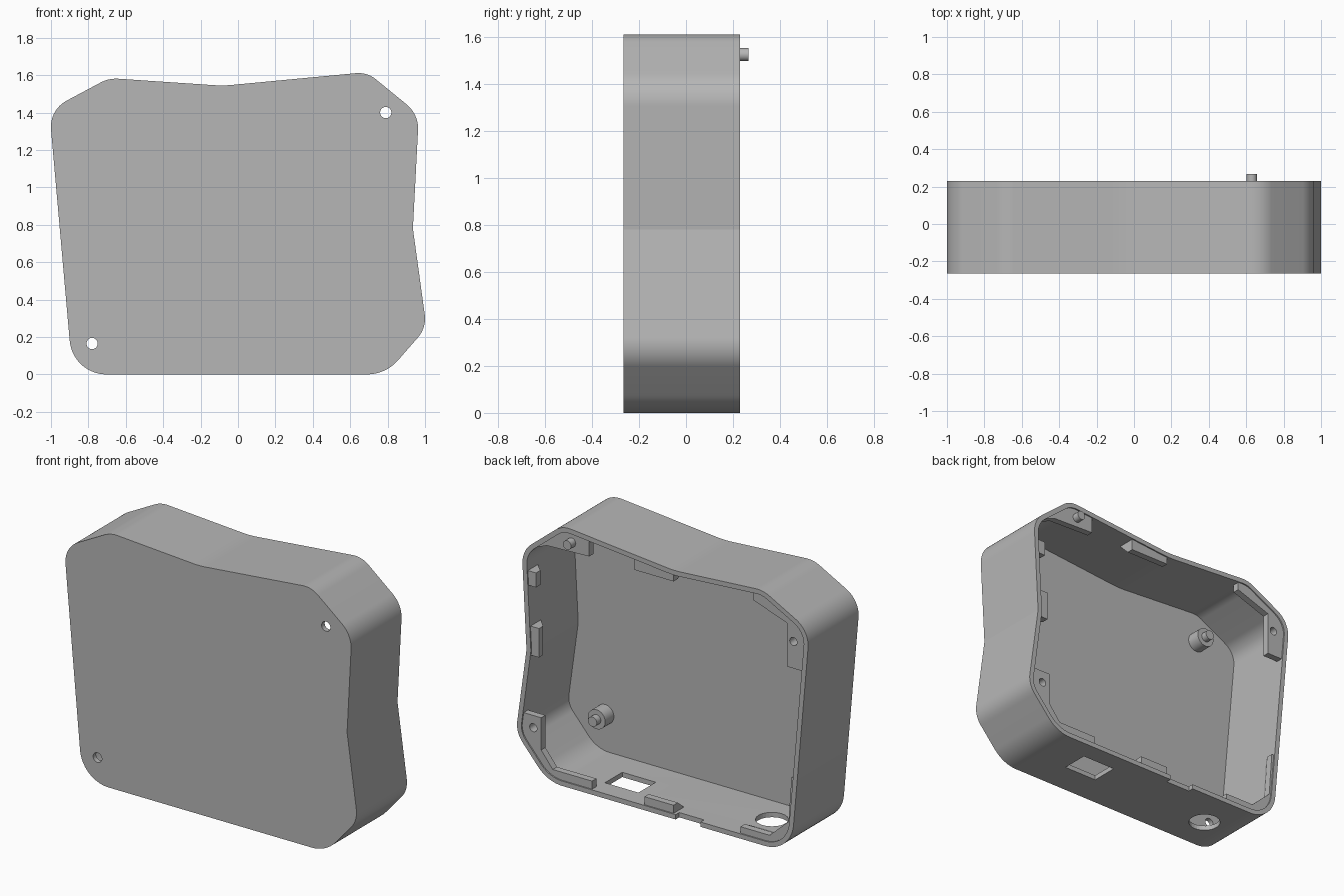
import bpy, bmesh, math
from mathutils import Vector, Matrix

if "Cube" in bpy.data.objects:
    bpy.data.objects.remove(bpy.data.objects["Cube"])

FRONT, BACK, WALL = -0.265, 0.23, 0.03

grey = bpy.data.materials.new("plain_grey")
grey.use_nodes = True
COLOUR = (0.47, 0.47, 0.47, 1)
grey.diffuse_color = COLOUR
grey.node_tree.nodes["Principled BSDF"].inputs["Base Color"].default_value = COLOUR

# Case outline: corner x, corner z, length trimmed off each side by rounding
CORNERS = [(-0.884, 0, 0.18), (0.79, 0, 0.1), (1.008, 0.25, 0.07), (0.935, 0.78, 0),
           (0.967, 1.39, 0.085), (0.69, 1.616, 0.06), (-0.08, 1.543, 0.05),
           (-0.69, 1.584, 0.05), (-1.009, 1.414, 0.105)]


def rounded(corners, steps=14):
    """Outline with exact circular arcs at its corners."""
    pts = []
    n = len(corners)
    for i, (x, z, t) in enumerate(corners):
        c = Vector((x, z))
        if t == 0:
            pts.append(c)
            continue
        d0 = (Vector(corners[i - 1][:2]) - c).normalized()
        d1 = (Vector(corners[(i + 1) % n][:2]) - c).normalized()
        w = math.sin(d0.angle(d1) / 2)
        for k in range(steps + 1):
            u = k / steps
            a, b, e = (1 - u) ** 2, 2 * w * u * (1 - u), u * u
            pts.append((a * (c + d0 * t) + b * c + e * (c + d1 * t)) / (a + b + e))
    return pts


def inset(pts, d):
    """Move a counter-clockwise outline inwards."""
    out = []
    for i, p in enumerate(pts):
        a = (p - pts[i - 1]).normalized()
        b = (pts[(i + 1) % len(pts)] - p).normalized()
        na, nb = Vector((-a.y, a.x)), Vector((-b.y, b.x))
        out.append(p + (na + nb) * d / (1 + na.dot(nb)))
    return out


def loft(name, levels):
    """Join outlines given as (points, y) into a closed solid."""
    bm = bmesh.new()
    rings = [[bm.verts.new((p[0], y, p[1])) for p in pts] for pts, y in levels]
    for r, s in zip(rings, rings[1:]):
        for i in range(len(r)):
            bm.faces.new((r[i - 1], r[i], s[i], s[i - 1]))
    bm.faces.new(rings[0])
    bm.faces.new(rings[-1])
    bmesh.ops.recalc_face_normals(bm, faces=bm.faces)
    me = bpy.data.meshes.new(name)
    bm.to_mesh(me)
    bm.free()
    me.materials.append(grey)
    ob = bpy.data.objects.new(name, me)
    bpy.context.collection.objects.link(ob)
    return ob


def circle(x, z, r, n=32):
    return [Vector((x + r * math.cos(k * math.tau / n), z + r * math.sin(k * math.tau / n)))
            for k in range(n)]


def rect(x0, z0, x1, z1):
    return [Vector(p) for p in ((x0, z0), (x1, z0), (x1, z1), (x0, z1))]


def rod(name, x, z, r, y0, y1):
    pts = circle(x, z, r)
    return loft(name, [(pts, y0), (pts, y1)])


def block(name, x0, x1, y0, y1, z0, z1):
    pts = rect(x0, z0, x1, z1)
    return loft(name, [(pts, y0), (pts, y1)])


def activate(ob):
    bpy.ops.object.select_all(action='DESELECT')
    ob.select_set(True)
    bpy.context.view_layer.objects.active = ob


def boolean(ob, other, op):
    activate(ob)
    mod = ob.modifiers.new("cut", 'BOOLEAN')
    mod.operation, mod.object, mod.solver = op, other, 'EXACT'
    bpy.ops.object.modifier_apply(modifier=mod.name)
    bpy.data.objects.remove(other)


def smooth(ob, degrees):
    activate(ob)
    bpy.ops.object.shade_smooth_by_angle(angle=math.radians(degrees))


# Open-backed case
outer = rounded(CORNERS)
inner = inset(outer, WALL)
case = loft("case_shell", [(outer, FRONT), (outer, BACK), (inner, BACK), (inner, FRONT + WALL)])

# Two through holes in the front plate
for x, z in ((0.79, 1.4), (-0.78, 0.165)):
    boolean(case, rod("cutter", x, z, 0.03, FRONT - 0.1, FRONT + 0.1), 'DIFFERENCE')

# Square port, round port and rim notch in the bottom wall
boolean(case, block("cutter", 0.25, 0.48, -0.06, 0.11, -0.1, 0.1), 'DIFFERENCE')
port = rod("cutter", 0, 0, 0.093, -0.1, 0.1)
port.data.transform(Matrix.Translation((-0.57, -0.03, 0)) @ Matrix.Rotation(math.pi / 2, 4, 'X'))
boolean(case, port, 'DIFFERENCE')
boolean(case, block("cutter", -0.26, -0.09, 0.195, 0.3, -0.1, 0.1), 'DIFFERENCE')
smooth(case, 8)


def tab(name, pts, out, hole=None):
    """Rim tab with a sloping underside, trimmed to the case outline."""
    pts = [Vector(p) for p in pts]
    gone = [p + Vector(out) for p in pts]
    ob = loft(name, [(pts, 0.222), (pts, 0.18), (gone, 0.06)])
    trim = inset(outer, 0.008)
    boolean(ob, loft("trim", [(trim, -0.2), (trim, 0.3)]), 'INTERSECT')
    if hole:
        boolean(ob, rod("cutter", *hole, 0.025, -0.1, 0.3), 'DIFFERENCE')
    smooth(ob, 8)


# Corner tabs
tab("top_left_tab", [(0.51, 1.47), (0.8, 1.46), (0.9, 1.42), (1.1, 1.42), (1.1, 1.8), (0.51, 1.8)],
    (0.12, 0.14))
tab("top_right_tab", [(-0.62, 1.8), (-1.2, 1.8), (-1.2, 1.15), (-0.85, 1.15), (-0.85, 1.42),
                      (-0.62, 1.5)], (-0.14, 0.12), (-0.893, 1.317))
tab("bottom_left_tab", [(0.49, -0.2), (1.2, -0.2), (1.2, 0.38), (0.84, 0.38), (0.84, 0.18),
                        (0.76, 0.08), (0.49, 0.08)], (0.13, -0.12), (0.894, 0.304))
tab("bottom_right_tab", [(-1.2, -0.2), (-0.53, -0.2), (-0.53, 0.07), (-0.73, 0.07),
                         (-0.86, 0.19), (-0.88, 0.47), (-1.2, 0.47)], (-0.06, -0.06))

# Straight tabs along the walls
tab("top_tab", rect(-0.07, 1.47, 0.2, 1.8), (0, 0.12))
tab("bottom_tab", rect(-0.07, -0.2, 0.13, 0.08), (0, -0.1))
tab("upper_side_tab", rect(0.875, 1.18, 1.2, 1.27), (0.12, 0))
tab("lower_side_tab", rect(0.855, 0.75, 1.2, 0.93), (0.12, 0))

# Stepped pegs inside the front plate
for side, x, z in (("left", 0.72, 0.26), ("right", -0.68, 1.36)):
    base, tip = circle(x, z, 0.06), circle(x, z, 0.03)
    peg = loft(side + "_peg", [(base, FRONT + 0.02), (base, -0.15), (tip, -0.15), (tip, -0.11)])
    smooth(peg, 30)

# Locating pin on the rim
smooth(rod("locating_pin", 0.63, 1.525, 0.028, 0.2, 0.267), 30)
